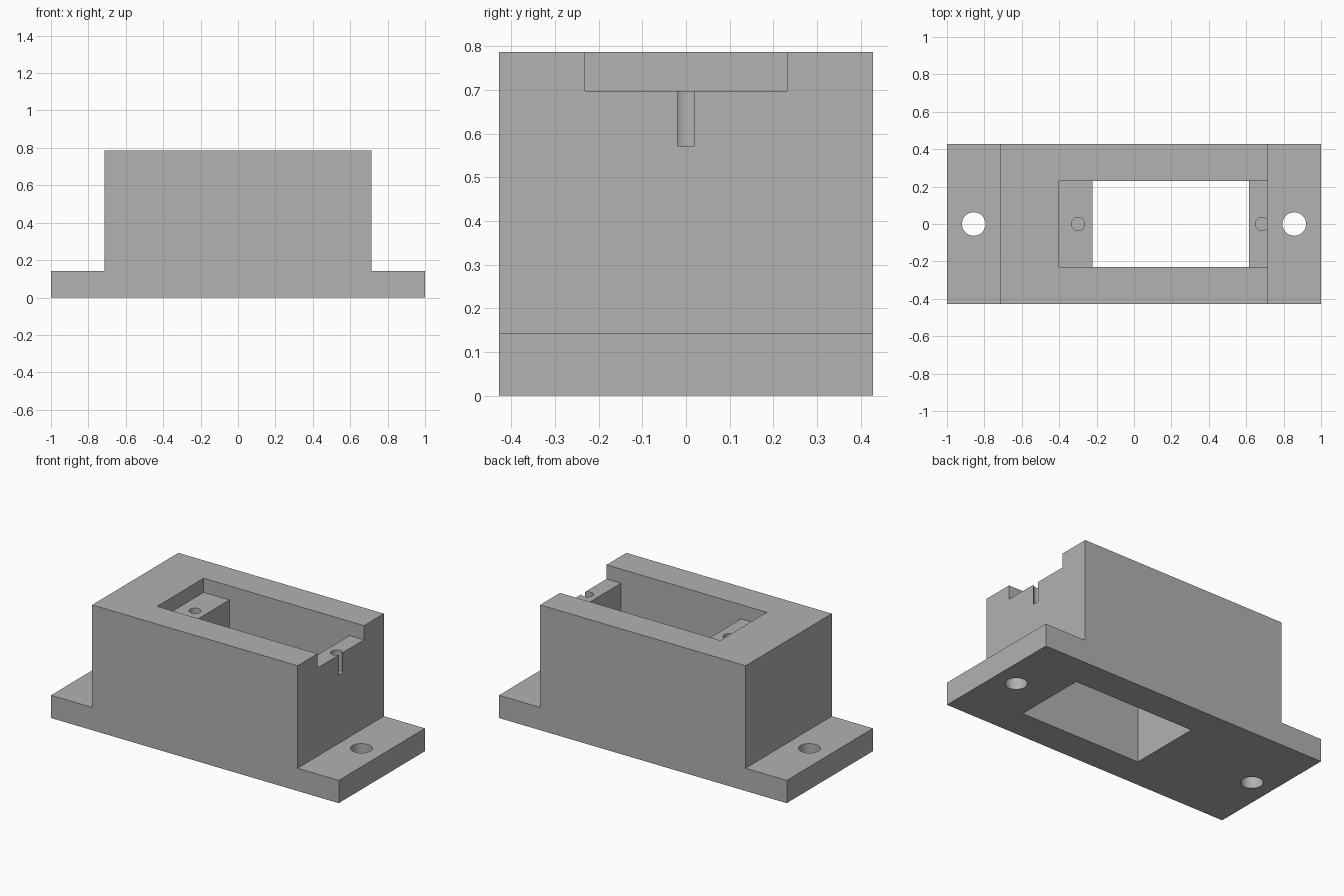
import bpy
import bmesh

cube = bpy.data.objects.get("Cube")
if cube:
    bpy.data.objects.remove(cube, do_unlink=True)

# Main dimensions
HALF_LENGTH, HALF_WIDTH, HEIGHT = 1.0, 0.428, 0.787
BODY_X, FLANGE_Z = 0.714, 0.143
LEDGE_Z, PILOT_Z = 0.698, 0.572
CAVITY_Y = 0.231

grey = bpy.data.materials.new("light grey")
grey.use_nodes = True
colour = (0.445, 0.445, 0.445, 1)
grey.diffuse_color = colour
grey.node_tree.nodes["Principled BSDF"].inputs["Base Color"].default_value = colour


def finish(name, bm):
    bmesh.ops.recalc_face_normals(bm, faces=bm.faces)
    mesh = bpy.data.meshes.new(name)
    bm.to_mesh(mesh)
    bm.free()
    mesh.materials.append(grey)
    obj = bpy.data.objects.new(name, mesh)
    bpy.context.collection.objects.link(obj)
    return obj


def extrude_profile(name, points, half_width):
    """Extrude a side profile (x, z) across the width."""
    bm = bmesh.new()
    face = bm.faces.new([bm.verts.new((x, -half_width, z)) for x, z in points])
    moved = bmesh.ops.extrude_face_region(bm, geom=[face])["geom"]
    verts = [v for v in moved if isinstance(v, bmesh.types.BMVert)]
    bmesh.ops.translate(bm, verts=verts, vec=(0, 2 * half_width, 0))
    return finish(name, bm)


def cylinder(name, x, radius, bottom, top):
    bm = bmesh.new()
    bmesh.ops.create_cone(bm, cap_ends=True, segments=48, radius1=radius,
                          radius2=radius, depth=top - bottom)
    bmesh.ops.translate(bm, verts=bm.verts, vec=(x, 0, (top + bottom) / 2))
    return finish(name, bm)


# Mount body with a flange at each end
right_side = [(HALF_LENGTH, 0), (HALF_LENGTH, FLANGE_Z),
              (BODY_X, FLANGE_Z), (BODY_X, HEIGHT)]
left_side = [(-x, z) for x, z in reversed(right_side)]
housing = extrude_profile("mount_housing", right_side + left_side, HALF_WIDTH)

# Stepped cavity: through opening, two ledges, pocket open at one end
cavity = extrude_profile("cavity_cutter", [
    (-0.222, -0.1), (0.614, -0.1), (0.614, LEDGE_Z), (0.8, LEDGE_Z),
    (0.8, 0.9), (-0.4, 0.9), (-0.4, LEDGE_Z), (-0.222, LEDGE_Z)], CAVITY_Y)
cutters = [cavity]

# Flange bolt holes and ledge pilot holes
for x in (-0.857, 0.857):
    cutters.append(cylinder("bolt_hole_cutter", x, 0.063, -0.1, 0.3))
for x in (-0.299, 0.685):
    cutters.append(cylinder("pilot_hole_cutter", x, 0.035, PILOT_Z, 0.75))

bpy.ops.object.select_all(action="DESELECT")
housing.select_set(True)
bpy.context.view_layer.objects.active = housing
for cutter in cutters:
    cutter.hide_render = True
    mod = housing.modifiers.new("cut", "BOOLEAN")
    mod.operation = "DIFFERENCE"
    mod.solver = "EXACT"
    mod.object = cutter
    bpy.ops.object.modifier_apply(modifier=mod.name)
    bpy.data.objects.remove(cutter, do_unlink=True)

bpy.ops.object.shade_smooth_by_angle()
